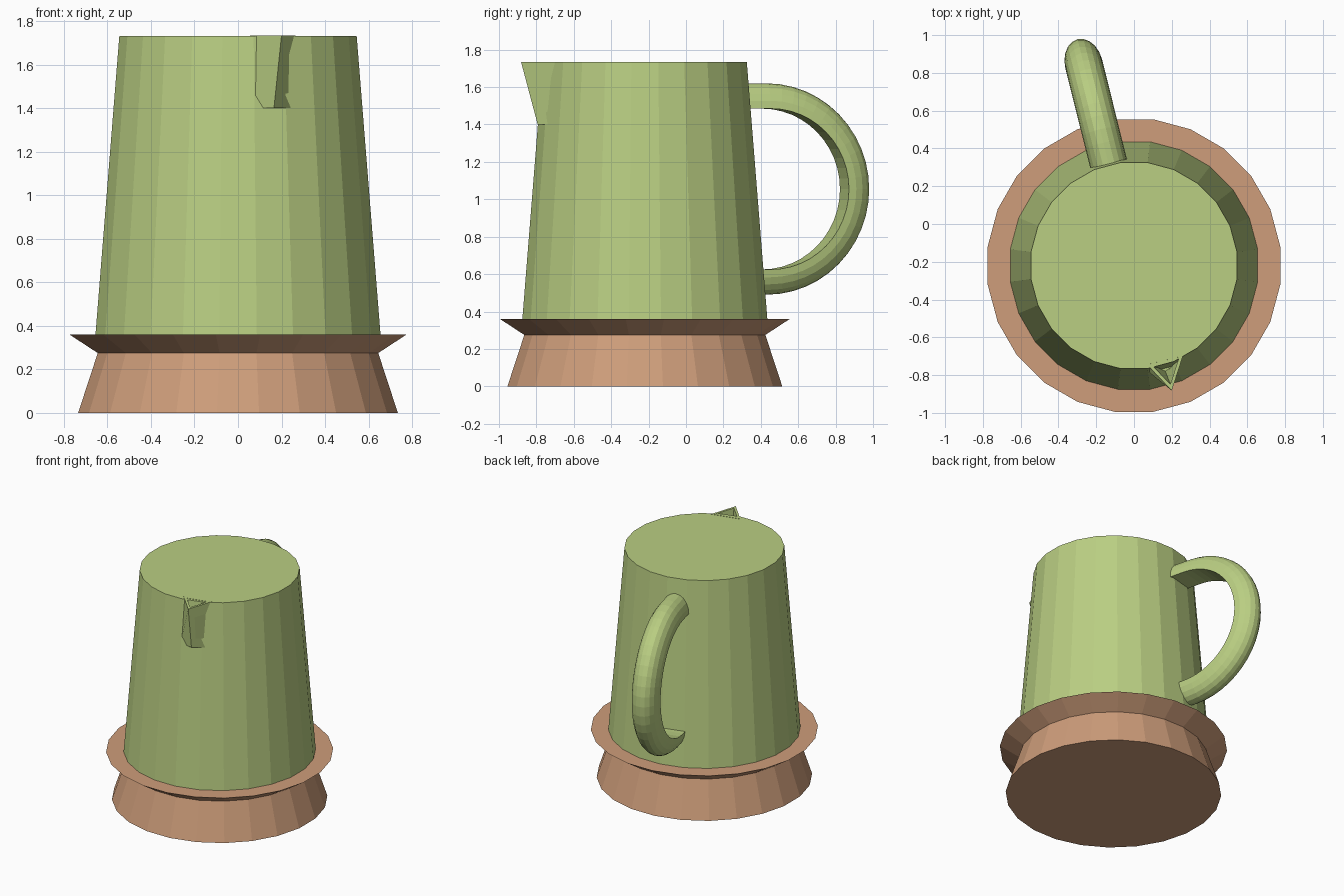
import bpy, bmesh, math
from mathutils import Vector

if "Cube" in bpy.data.objects:
    bpy.data.objects.remove(bpy.data.objects["Cube"])

CENTER_Y = -0.22
SIDES = 24


def material(name, color):
    m = bpy.data.materials.new(name)
    m.diffuse_color = (*color, 1)
    m.use_nodes = True
    m.node_tree.nodes["Principled BSDF"].inputs["Base Color"].default_value = m.diffuse_color
    return m


green = material("soft_green", (0.49, 0.62, 0.225))
tan = material("warm_tan", (0.62, 0.34, 0.197))


def finish(name, bm, mat):
    bmesh.ops.recalc_face_normals(bm, faces=bm.faces[:])
    mesh = bpy.data.meshes.new(name)
    bm.to_mesh(mesh)
    bm.free()
    mesh.materials.append(mat)
    obj = bpy.data.objects.new(name, mesh)
    bpy.context.collection.objects.link(obj)
    return obj


def loft(name, rings, mat):
    """Skin a list of equal-length point rings and cap both ends."""
    bm = bmesh.new()
    vs = [[bm.verts.new(p) for p in ring] for ring in rings]
    n = len(vs[0])
    for a, b in zip(vs, vs[1:]):
        for i in range(n):
            j = (i + 1) % n
            bm.faces.new((a[i], a[j], b[j], b[i]))
    bm.faces.new(vs[0])
    bm.faces.new(vs[-1])
    return finish(name, bm, mat)


def circle(r, z):
    step = math.tau / SIDES
    return [(r * math.cos((i + 0.5) * step),
             CENTER_Y + r * math.sin((i + 0.5) * step), z) for i in range(SIDES)]


# Flared foot with its projecting rim
loft("base", [circle(0.741, 0), circle(0.65, 0.275), circle(0.781, 0.36)], tan)

# Tapered pitcher body
loft("body", [circle(0.661, 0.355), circle(0.55, 1.733)], green)

# Handle: D-shaped section swept around a half circle, flat side inward
angle = math.radians(14)
out = Vector((-math.sin(angle), math.cos(angle), 0))
side = Vector((math.cos(angle), math.sin(angle), 0))
up = Vector((0, 0, 1))
origin = Vector((0, CENTER_Y, 1.055))
section = [(0.1 * math.cos(math.pi * k / 10), 0.43 + 0.135 * math.sin(math.pi * k / 10))
           for k in range(11)]


def handle_ring(reach, a):
    radial = out * math.cos(a) + up * math.sin(a)
    return [origin + out * reach + side * w + radial * r for w, r in section]


arc = [handle_ring(0.67, math.pi * (0.5 - k / 24)) for k in range(25)]
loft("handle", [handle_ring(0.555, math.pi / 2)] + arc
     + [handle_ring(0.555, -math.pi / 2)], green)

# Pointed spout: a flaring wedge with a hollow top
low = [(0.055, -0.765, 1.4), (0.165, -0.793, 1.4), (0.28, -0.715, 1.4)]
high = [(0.055, -0.73, 1.735), (0.2, -0.882, 1.735), (0.265, -0.68, 1.735)]


def shrink(points, f, z):
    c = sum((Vector(p) for p in points), Vector()) / 3
    return [(c.x + (p[0] - c.x) * f, c.y + (p[1] - c.y) * f, z) for p in points]


loft("spout", [low, high, shrink(high, 0.72, 1.735), shrink(low, 0.6, 1.45)], green)
